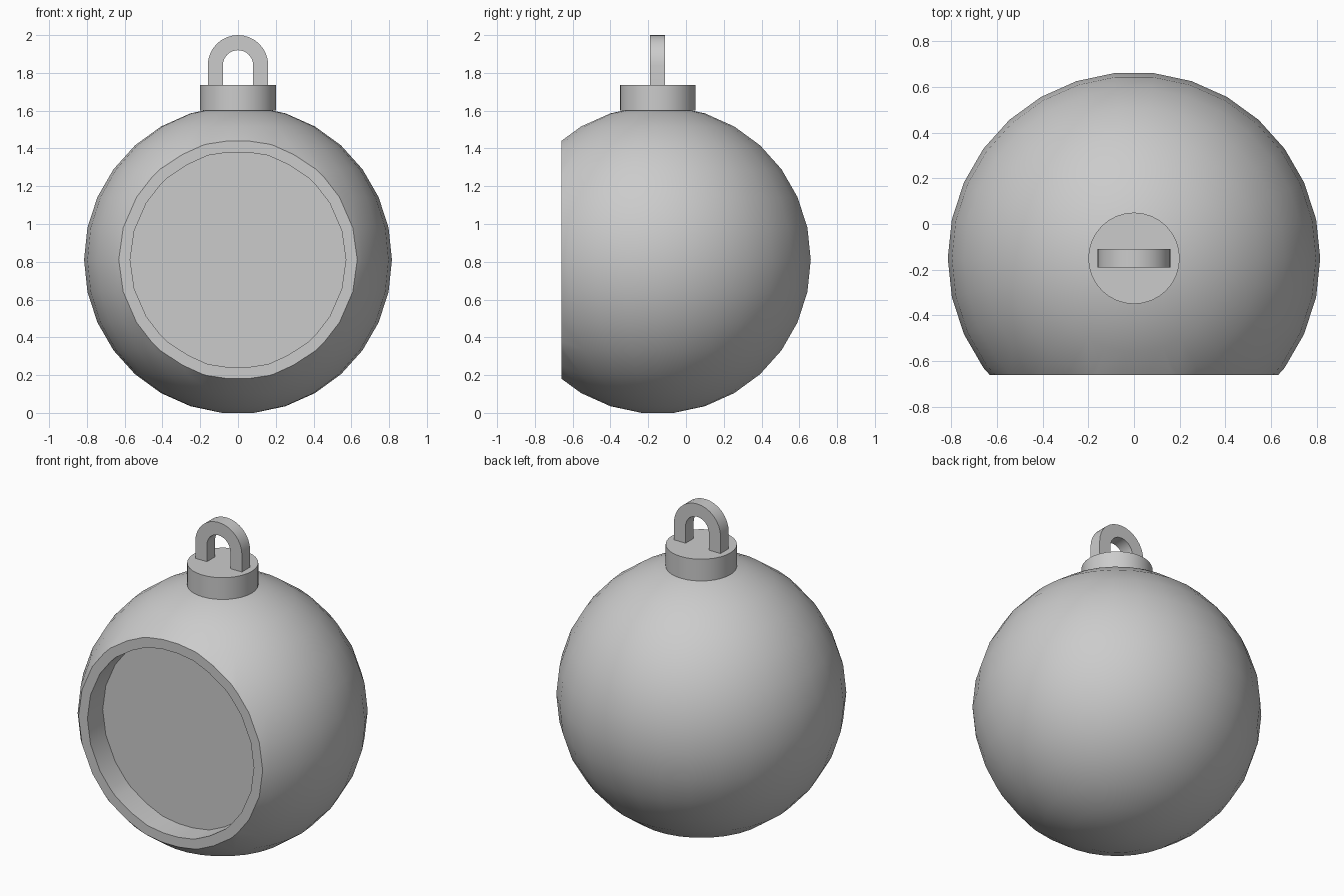
import bpy, bmesh
from math import sin, cos, pi, radians
from mathutils import Vector, Matrix

if "Cube" in bpy.data.objects:
    bpy.data.objects.remove(bpy.data.objects["Cube"], do_unlink=True)

GREY = (0.6, 0.6, 0.6, 1)
grey = bpy.data.materials.new("plain grey")
grey.use_nodes = True
grey.diffuse_color = GREY
grey.node_tree.nodes["Principled BSDF"].inputs["Base Color"].default_value = GREY

RADIUS, AXIS_Y = 0.815, -0.15
STEP = radians(12)
CENTRE = Vector((0, AXIS_Y, RADIUS * cos(STEP / 2)))


def finish(bm, name):
    """Turn a bmesh into a shaded object."""
    bmesh.ops.recalc_face_normals(bm, faces=bm.faces)
    mesh = bpy.data.meshes.new(name)
    bm.to_mesh(mesh)
    bm.free()
    mesh.materials.append(grey)
    obj = bpy.data.objects.new(name, mesh)
    bpy.context.collection.objects.link(obj)
    bpy.ops.object.select_all(action='DESELECT')
    obj.select_set(True)
    bpy.context.view_layer.objects.active = obj
    bpy.ops.object.shade_smooth_by_angle(angle=radians(30))


# Bauble: spun half profile with flat ends
bm = bmesh.new()
profile = [bm.verts.new(CENTRE + RADIUS * Vector((cos(k * STEP), 0, sin(k * STEP))))
           for k in range(-7, 8)]
edges = [bm.edges.new(pair) for pair in zip(profile, profile[1:])]
bmesh.ops.spin(bm, geom=profile + edges, cent=CENTRE, axis=(0, 0, 1),
               angle=2 * pi, steps=30, use_merge=True)
bmesh.ops.remove_doubles(bm, verts=bm.verts, dist=0.0001)
bmesh.ops.holes_fill(bm, edges=[e for e in bm.edges if e.is_boundary], sides=0)

# Slice the front flat, then inset the rim and push in the recess
bmesh.ops.bisect_plane(bm, geom=bm.verts[:] + bm.edges[:] + bm.faces[:],
                       plane_co=(0, -0.66, 0), plane_no=(0, 1, 0), clear_inner=True)
bmesh.ops.remove_doubles(bm, verts=bm.verts, dist=0.002)
front = bmesh.ops.holes_fill(bm, edges=[e for e in bm.edges if e.is_boundary], sides=0)["faces"]
bmesh.ops.recalc_face_normals(bm, faces=bm.faces)
bmesh.ops.inset_individual(bm, faces=front, thickness=0.06, use_even_offset=True)
floor = bmesh.ops.extrude_discrete_faces(bm, faces=front)["faces"]
bmesh.ops.translate(bm, verts=floor[0].verts, vec=(0, 0.15, 0))
finish(bm, "bauble_body")

# Cap
bm = bmesh.new()
bmesh.ops.create_cone(bm, cap_ends=True, segments=32, radius1=0.2, radius2=0.2, depth=0.135,
                      matrix=Matrix.Translation((0, AXIS_Y, 1.6675)))
finish(bm, "cap")

# Hanging loop: arch outline pushed to its thickness
bm = bmesh.new()


def arch(radius):
    arc = [(radius * cos(pi * k / 16), 1.84 + radius * sin(pi * k / 16)) for k in range(17)]
    return [(radius, 1.73)] + arc + [(-radius, 1.73)]


outer, inner = ([bm.verts.new((x, AXIS_Y - 0.04, z)) for x, z in arch(r)] for r in (0.16, 0.08))
for i in range(len(outer) - 1):
    bm.faces.new((outer[i], outer[i + 1], inner[i + 1], inner[i]))
extruded = bmesh.ops.extrude_face_region(bm, geom=bm.faces[:], use_keep_orig=True)["geom"]
bmesh.ops.translate(bm, vec=(0, 0.08, 0),
                    verts=[v for v in extruded if isinstance(v, bmesh.types.BMVert)])
finish(bm, "hanging_loop")
